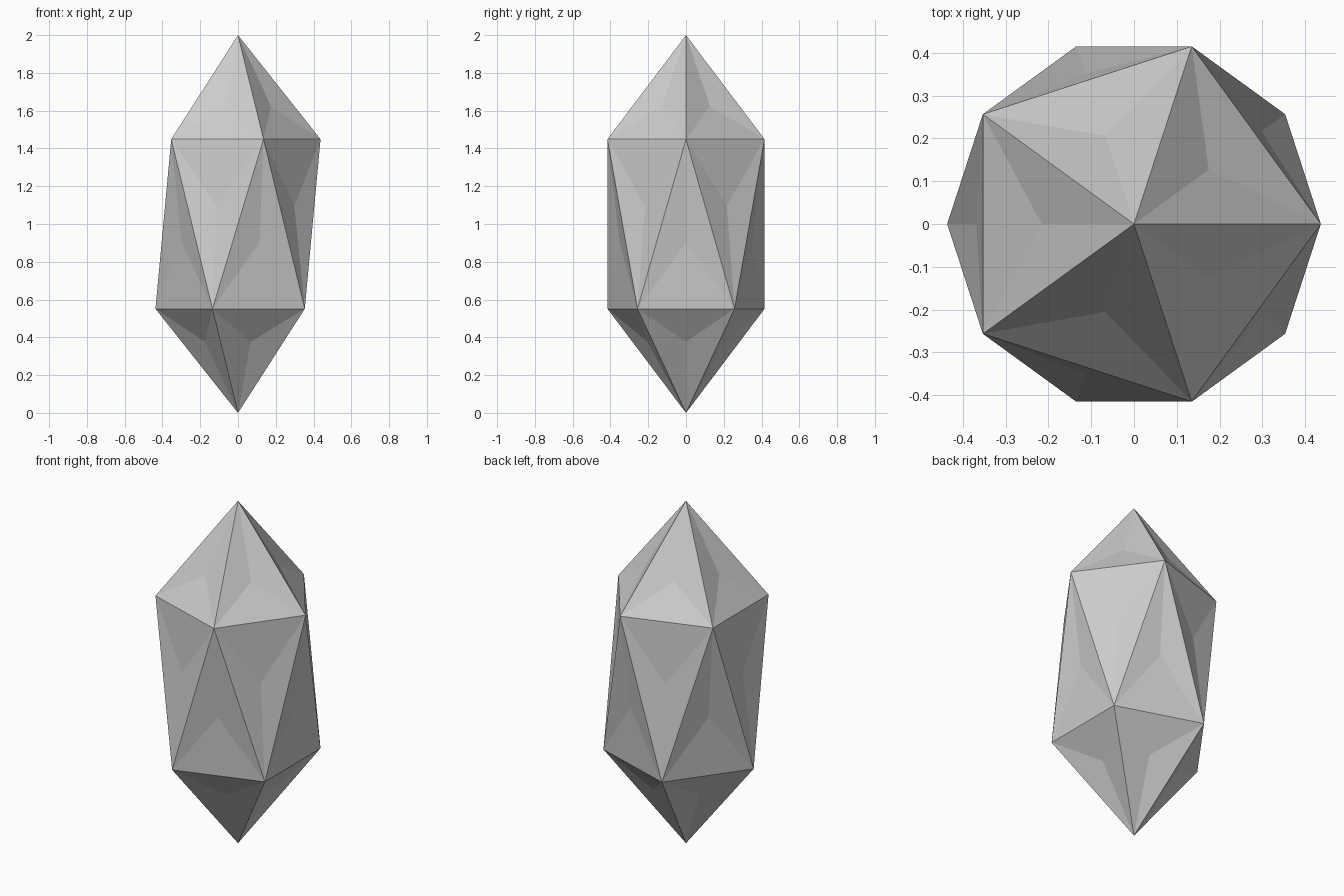
import bpy, bmesh
from math import cos, sin, radians

if "Cube" in bpy.data.objects:
    bpy.data.objects.remove(bpy.data.objects["Cube"])

RING_R, RING_H = 0.437, 0.449      # five-point rings above and below the middle
CAP_R, CAP_H = 0.216, 0.624        # dented centres of the cap facets
SIDE_R, SIDE_H = 0.369, 0.097      # dented centres of the side facets

bm = bmesh.new()


def point(sign, radius, degrees, height):
    """Vertex in one half; the other half is the same point inverted through the centre."""
    a = radians(degrees)
    return bm.verts.new((sign * radius * cos(a), sign * radius * sin(a), 1 + sign * height))


def dented_facet(a, b, c, centre):
    """Triangle folded into three around a slightly sunken centre."""
    for p, q in ((a, b), (b, c), (c, a)):
        bm.faces.new((p, q, centre))


tips = {s: point(s, 0, 0, 1) for s in (1, -1)}
rings = {s: [point(s, RING_R, 72 * k, RING_H) for k in range(5)] for s in (1, -1)}

# Cap facets and side facets for both halves
for s in (1, -1):
    for k in range(5):
        a, b = rings[s][k], rings[s][(k + 1) % 5]
        opposite = rings[-s][(k + 3) % 5]
        mid = 72 * k + 36
        dented_facet(tips[s], a, b, point(s, CAP_R, mid, CAP_H))
        dented_facet(a, opposite, b, point(s, SIDE_R, mid, SIDE_H))

bmesh.ops.recalc_face_normals(bm, faces=bm.faces)
mesh = bpy.data.meshes.new("crystal")
bm.to_mesh(mesh)
bm.free()
bpy.context.collection.objects.link(bpy.data.objects.new("crystal", mesh))
